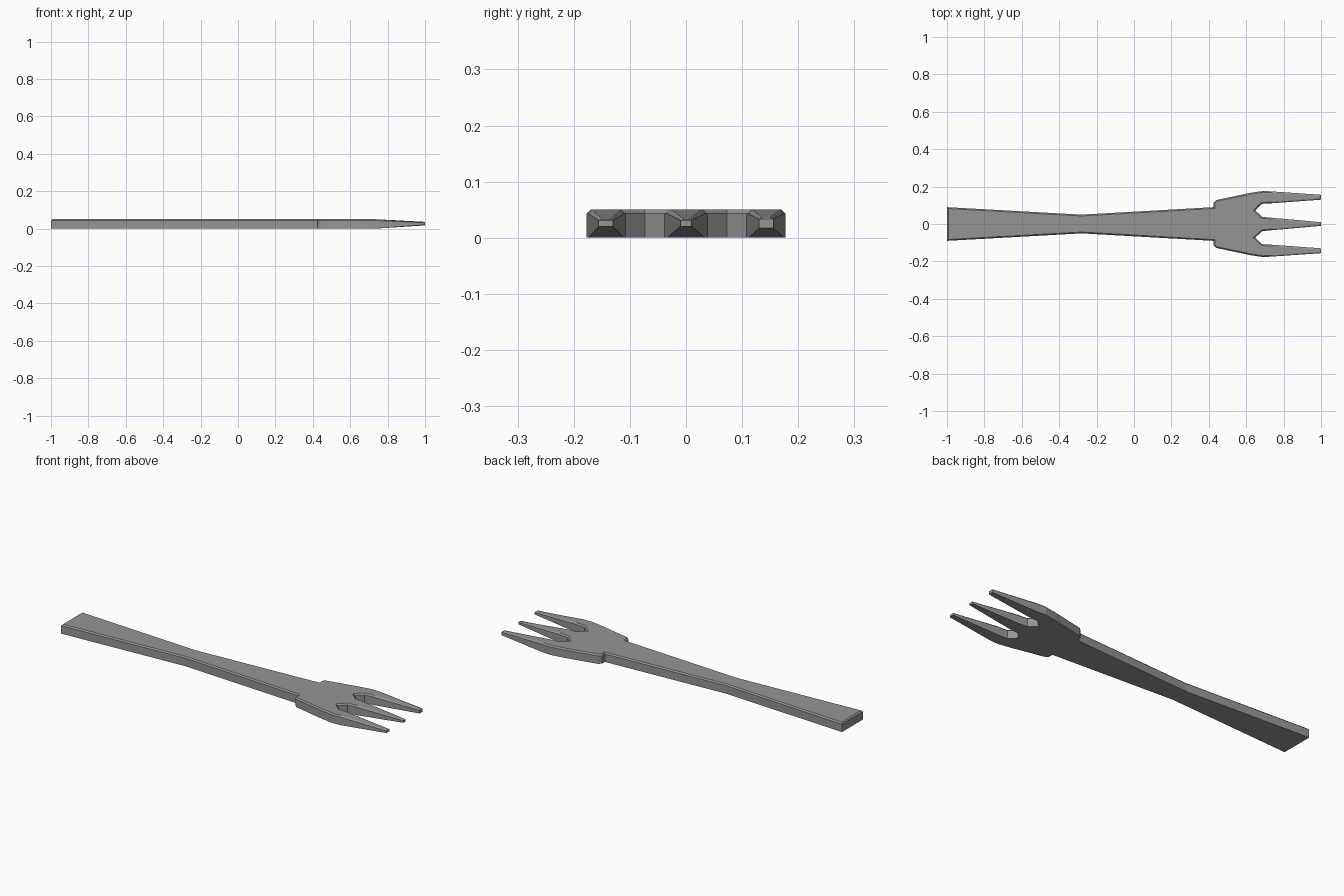
import bpy
import bmesh

cube = bpy.data.objects.get("Cube")
if cube:
    bpy.data.objects.remove(cube, do_unlink=True)

THICK = 0.05
BEVEL = 0.007
TAPER_START = 0.74

steel = bpy.data.materials.new("grey_steel")
steel.use_nodes = True
colour = (0.3, 0.3, 0.3, 1)
steel.diffuse_color = colour
steel.node_tree.nodes["Principled BSDF"].inputs["Base Color"].default_value = colour

# Half outline from the handle end, round the head, to the middle tine
half = [(-1, 0.09), (-0.28, 0.05), (0.425, 0.09), (0.425, 0.115),
        (0.44, 0.128), (0.62, 0.166), (0.69, 0.177), (TAPER_START, 0.174),
        (1, 0.156), (1, 0.13), (TAPER_START, 0.111), (0.685, 0.108),
        (0.648, 0.073), (0.685, 0.038), (TAPER_START, 0.033), (1, 0.01)]
outline = half + [(x, -y) for x, y in reversed(half)]

# Flat plate, extruded upwards
bm = bmesh.new()
base = bm.faces.new([bm.verts.new((x, y, 0)) for x, y in outline])
lifted = bmesh.ops.extrude_face_region(bm, geom=[base], use_keep_orig=True)
for v in lifted["geom"]:
    if isinstance(v, bmesh.types.BMVert):
        v.co.z = THICK
bmesh.ops.recalc_face_normals(bm, faces=bm.faces)

# Chamfer the upper rim
rim = [e for e in bm.edges if all(v.co.z > THICK / 2 for v in e.verts)]
bmesh.ops.bevel(bm, geom=rim, offset=BEVEL, segments=1, affect='EDGES')

# Cross cut where the tines begin to thin
bmesh.ops.bisect_plane(bm, geom=bm.verts[:] + bm.edges[:] + bm.faces[:],
                       plane_co=(TAPER_START, 0, 0), plane_no=(1, 0, 0),
                       dist=0.001)

# Thin the tines from both sides toward their tips
for v in bm.verts:
    if v.co.x > TAPER_START:
        t = (v.co.x - TAPER_START) / (1 - TAPER_START)
        low, high = (0.017, 0.036) if v.co.y > 0.08 else (0.02, 0.033)
        tip_z = low + (high - low) * v.co.z / THICK
        v.co.z += (tip_z - v.co.z) * t

bmesh.ops.triangulate(bm, faces=[f for f in bm.faces if len(f.verts) > 4])
bmesh.ops.recalc_face_normals(bm, faces=bm.faces)

mesh = bpy.data.meshes.new("fork")
bm.to_mesh(mesh)
bm.free()
mesh.materials.append(steel)
fork = bpy.data.objects.new("fork", mesh)
bpy.context.collection.objects.link(fork)
